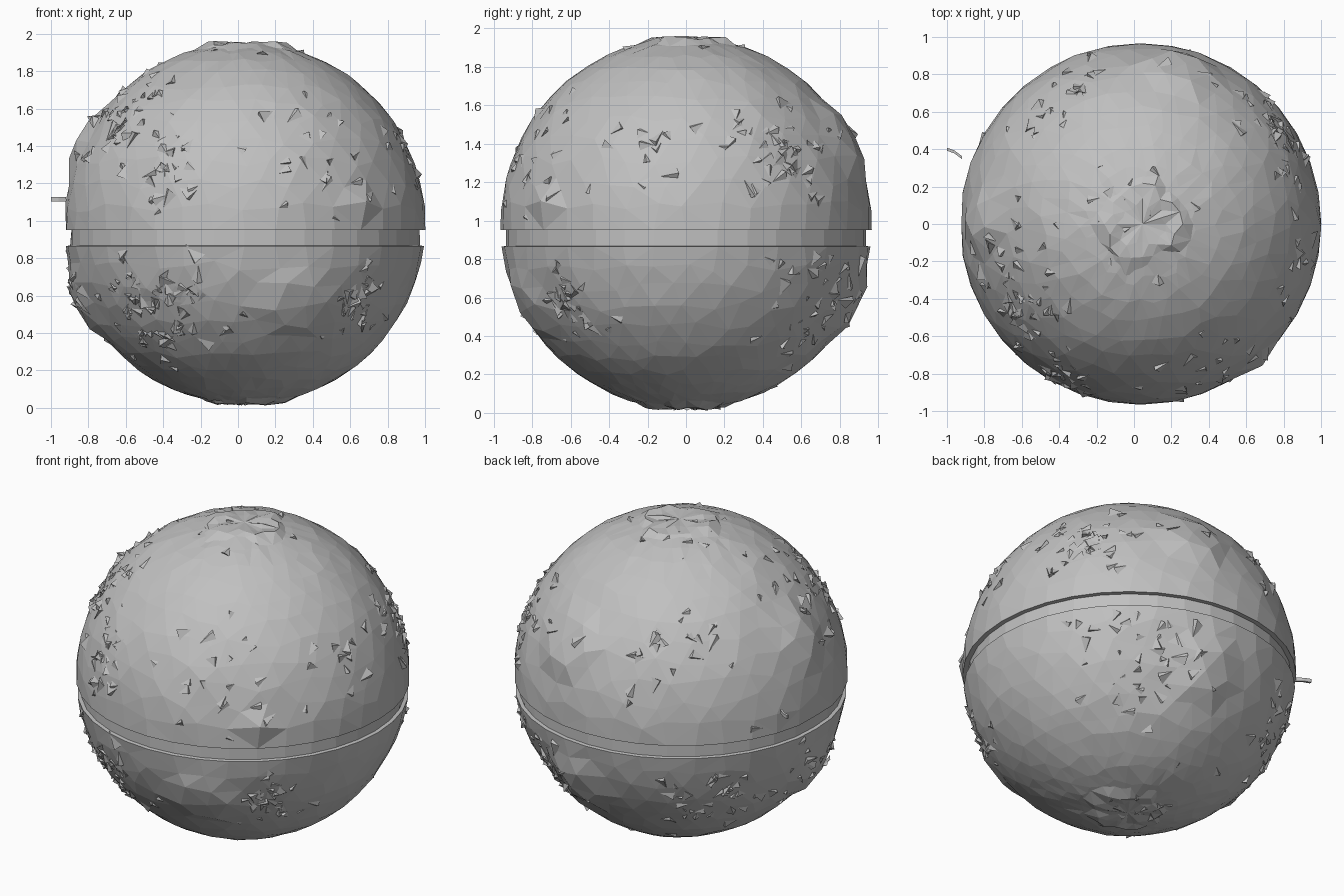
import bpy, bmesh, math, random
from mathutils import Vector

if "Cube" in bpy.data.objects:
    bpy.data.objects.remove(bpy.data.objects["Cube"])

random.seed(4)
CENTRE = Vector((0.035, 0, 0.985))
R = 0.967

grey = bpy.data.materials.new("plain grey")
grey.diffuse_color = (0.53, 0.53, 0.53, 1)
grey.use_nodes = True
grey.node_tree.nodes["Principled BSDF"].inputs["Base Color"].default_value = grey.diffuse_color


def finish(name, bm):
    """Turn a bmesh into a flat-shaded grey object."""
    bmesh.ops.recalc_face_normals(bm, faces=bm.faces)
    me = bpy.data.meshes.new(name)
    bm.to_mesh(me)
    bm.free()
    me.materials.append(grey)
    ob = bpy.data.objects.new(name, me)
    bpy.context.collection.objects.link(ob)
    return ob


# Raised (or sunken) round panels: direction, angular radius, height
PANELS = [
    (Vector((-0.87, 0.0, 0.45)), 0.15, 0.035),
    (Vector((-0.87, -0.1, -0.43)), 0.15, 0.04),
    (Vector((0.22, 0.85, 0.45)), 0.14, 0.035),
    (Vector((0.15, 0.87, -0.40)), 0.15, 0.035),
    (Vector((0.64, -0.77, 0.10)), 0.06, 0.035),
    (Vector((0.32, -0.82, -0.42)), 0.17, 0.025),
    (Vector((0.46, 0.74, -0.45)), 0.21, -0.015),
]
PANELS = [(d.normalized(), r, h) for d, r, h in PANELS]


def surface(direction, depth=0.0):
    """Point on the lumpy shell in the given direction."""
    d = direction.normalized()
    r = R - depth
    for axis, size, height in PANELS:
        a = d.angle(axis)
        r += height * max(0, min(1, (size + 0.05 - a) / 0.05))
    p = CENTRE + d * r
    p.x = max(p.x, -0.92 + depth)           # flattened left side
    p.z = max(0.012, min(p.z, 1.955))       # flattened poles
    return p


def direction(lat, lon):
    return Vector((math.cos(lat) * math.cos(lon),
                   math.cos(lat) * math.sin(lon), math.sin(lat)))


def shell(name, lats, depths, jitter=0.03):
    """Lathe rows of the shell, with loosened corners, as triangles."""
    n = 36
    bm = bmesh.new()
    rows = []
    for k, (lat, dep) in enumerate(zip(lats, depths)):
        inner = 1 < k < len(lats) - 1
        row = []
        for i in range(n):
            lon = 2 * math.pi * (i + (0.5 if k % 2 and inner else 0)) / n
            j = jitter if inner else 0
            d = direction(lat + random.uniform(-j, j), lon + random.uniform(-j, j))
            row.append(bm.verts.new(surface(d, dep + (random.uniform(-0.004, 0.004) if inner else 0))))
        rows.append(row)
    for a, b in zip(rows, rows[1:]):
        for i in range(n):
            bm.faces.new((a[i], a[(i + 1) % n], b[(i + 1) % n], b[i]))
    bm.faces.new(rows[-1])
    bm.faces.new(rows[0])
    bmesh.ops.triangulate(bm, faces=bm.faces)
    return finish(name, bm)


def latitudes(first, last, n):
    return [first + (last - first) * i / (n - 1) for i in range(n)]


# Upper and lower domes with the sunken equator band between them
up0, low0 = math.asin((0.95 - CENTRE.z) / R), math.asin((0.865 - CENTRE.z) / R)
lats = latitudes(up0, math.radians(79), 12)
shell("upper_dome", [up0] + lats, [0.05] + [0] * 12)
lats = latitudes(low0, math.radians(-79), 12)
shell("lower_dome", [low0] + lats, [0.05] + [0] * 12)
bm = bmesh.new()
band = [[bm.verts.new(surface(direction(lat, 2 * math.pi * i / 36), dep))
         for i in range(36)] for lat, dep in ((low0 - 0.005, 0.022), (up0 + 0.005, 0.03))]
for i in range(36):
    j = (i + 1) % 36
    bm.faces.new((band[0][i], band[0][j], band[1][j], band[1][i]))
finish("equator_band", bm)


def pole_cap(name, z, sign):
    """Low rough disc at a pole, easing into the dome."""
    bm = bmesh.new()
    mid = bm.verts.new((0.045, 0, z - sign * 0.006))
    rings = []
    for r, dz, rough in ((0.12, 0.006, 0.01), (0.19, 0.008, 0.012), (0.27, 0.05, 0.0)):
        ring = []
        for i in range(20):
            a = 2 * math.pi * i / 20
            rr = r + random.uniform(-0.03, 0.03)
            ring.append(bm.verts.new((0.045 + rr * math.cos(a), rr * math.sin(a),
                                      z - sign * (dz + random.uniform(-rough, rough)))))
        rings.append(ring)
    for i in range(20):
        j = (i + 1) % 20
        bm.faces.new((mid, rings[0][i], rings[0][j]))
        for a, b in zip(rings, rings[1:]):
            bm.faces.new((a[i], b[i], b[j], a[j]))
    bmesh.ops.triangulate(bm, faces=bm.faces)
    finish(name, bm)


pole_cap("top_cap", 1.957, 1)
pole_cap("bottom_cap", 0.018, -1)


def shards(name, places):
    """Jagged chips embedded in the shell: direction, spread, count."""
    bm = bmesh.new()
    for axis, spread, count in places:
        for _ in range(count):
            d = Vector(axis).normalized() + Vector([random.gauss(0, spread) for _ in range(3)])
            d.normalize()
            if -0.16 < d.z < 0.02:
                continue                     # keep the groove clear
            size = random.uniform(0.04, 0.09)
            side = d.orthogonal().normalized()
            up = d.cross(side)
            turn = random.uniform(0, 6.28)
            base = []
            for k, reach in enumerate((1.0, 0.45, 0.6)):    # one long, two short corners
                a = turn + k * 2.1
                base.append(bm.verts.new(surface(
                    d + (side * math.cos(a) + up * math.sin(a)) * size * reach, 0.006)))
            a = turn + random.uniform(1.8, 4.5)             # tip leans to one side
            tip = bm.verts.new(surface(
                d + (side * math.cos(a) + up * math.sin(a)) * size * 0.4,
                -random.uniform(0.004, 0.022)))
            for i in range(3):
                bm.faces.new((base[i], base[(i + 1) % 3], tip))
    finish(name, bm)


shards("shell_chips", [
    ((-0.7, -0.4, 0.6), 0.18, 50), ((-0.35, -0.85, 0.3), 0.13, 20),
    ((-0.5, -0.75, -0.5), 0.20, 75), ((0.6, -0.65, -0.4), 0.15, 30),
    ((0.35, -0.8, 0.4), 0.2, 20), ((0.75, 0.55, 0.4), 0.18, 45),
    ((0.5, 0.75, -0.5), 0.2, 40), ((-0.7, 0.6, -0.4), 0.2, 35),
    ((-0.4, 0.7, 0.5), 0.2, 22), ((0.85, -0.2, 0.4), 0.15, 12),
    ((-0.9, 0, -0.4), 0.18, 20), ((0, 0, 1), 0.14, 14), ((0, 0, -1), 0.14, 10)])

# Small loose sliver at the left side
bm = bmesh.new()
rows = []
for x, y in ((-1.0, 0.4), (-0.96, 0.385), (-0.92, 0.355)):
    rows.append([bm.verts.new((x, y + dy, 1.115 + dz))
                 for dy, dz in ((-0.008, -0.011), (0.008, -0.011), (0.008, 0.011), (-0.008, 0.011))])
for a, b in zip(rows, rows[1:]):
    for i in range(4):
        bm.faces.new((a[i], a[(i + 1) % 4], b[(i + 1) % 4], b[i]))
bm.faces.new(rows[0])
bm.faces.new(rows[-1])
finish("loose_sliver", bm)
